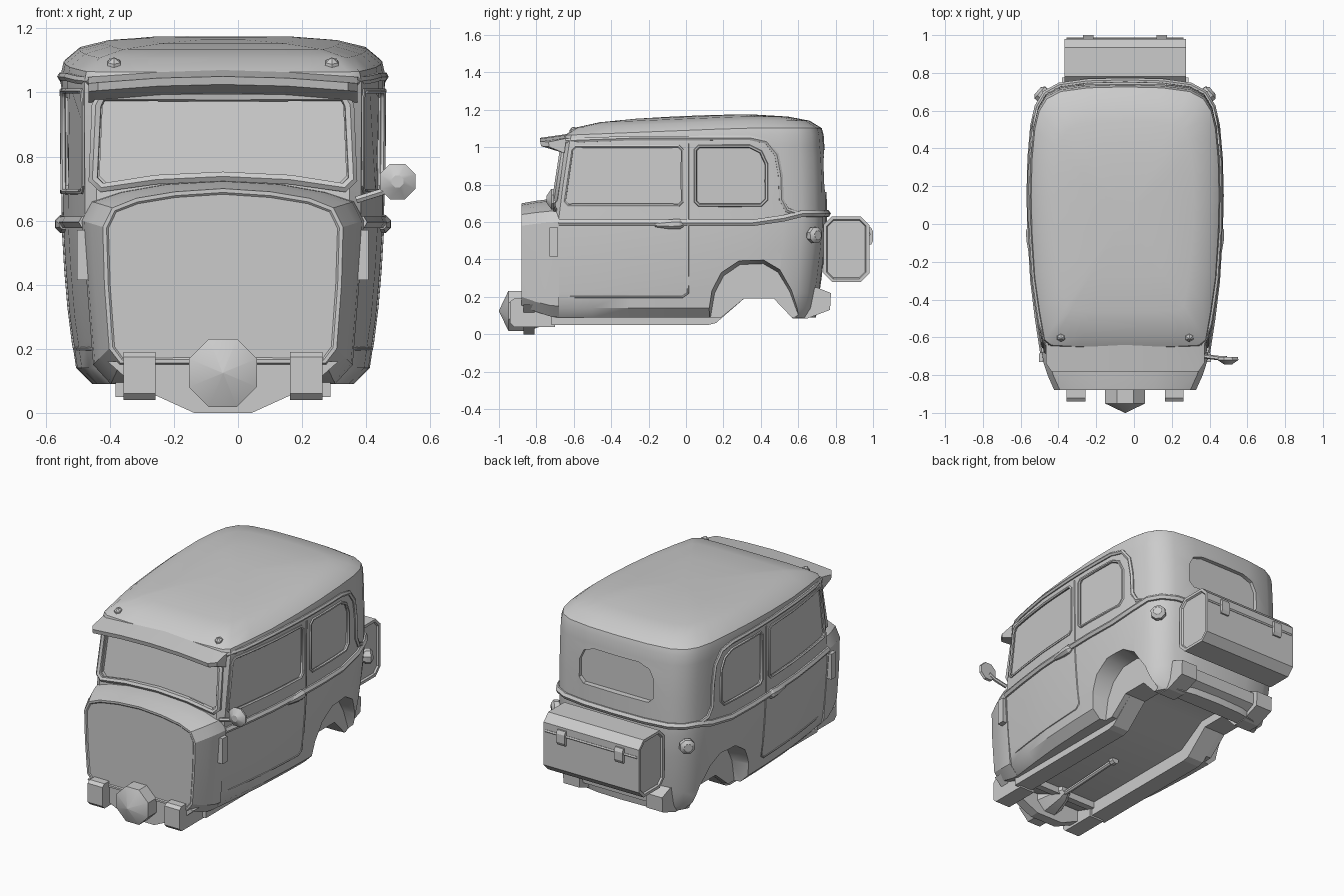
import bpy, bmesh, math
from mathutils import Vector

if "Cube" in bpy.data.objects:
    bpy.data.objects.remove(bpy.data.objects["Cube"])

CX = -0.047   # centre line of the car body


def interp(t, table):
    for (a, va), (b, vb) in zip(table, table[1:]):
        if t <= b:
            return va + (vb - va) * max(0, min(1, (t - a) / (b - a)))
    return table[-1][1]


def shade(ob, angle):
    bpy.ops.object.select_all(action='DESELECT')
    ob.select_set(True)
    bpy.context.view_layer.objects.active = ob
    if angle:
        bpy.ops.object.shade_smooth_by_angle(angle=math.radians(angle))


def finish(name, bm, smooth=35):
    bmesh.ops.recalc_face_normals(bm, faces=bm.faces)
    me = bpy.data.meshes.new(name)
    bm.to_mesh(me)
    bm.free()
    ob = bpy.data.objects.new(name, me)
    bpy.context.collection.objects.link(ob)
    shade(ob, smooth)
    return ob


def loft(name, rings, smooth=35, inset=None):
    """Skin a list of closed rings and cap both ends; inset = (width, depth) on the caps."""
    bm = bmesh.new()
    vs = [[bm.verts.new(p) for p in r] for r in rings]
    n = len(vs[0])
    for a, b in zip(vs, vs[1:]):
        for i in range(n):
            bm.faces.new((a[i], a[(i + 1) % n], b[(i + 1) % n], b[i]))
    caps = [bm.faces.new(vs[0][::-1]), bm.faces.new(vs[-1])]
    if inset:
        bmesh.ops.recalc_face_normals(bm, faces=bm.faces)
        bmesh.ops.inset_individual(bm, faces=caps, thickness=inset[0], depth=0)
        bmesh.ops.inset_individual(bm, faces=caps, thickness=0.006, depth=inset[1])
    return finish(name, bm, smooth)


def prism_x(name, yz, x0, x1, **kw):
    return loft(name, [[(x, y, z) for y, z in yz] for x in (x0, x1)], **kw)


def box(name, lo, hi):
    (x0, y0, z0), (x1, y1, z1) = lo, hi
    return prism_x(name, [(y0, z0), (y1, z0), (y1, z1), (y0, z1)], x0, x1, smooth=0)


def rod(name, profile, start, direction, sides=8):
    """Turned part: profile of (distance, radius) along a direction."""
    q = Vector((0, 0, 1)).rotation_difference(Vector(direction))
    rings = []
    for d, r in profile:
        rings.append([Vector(start) + q @ Vector((r * math.cos(a), r * math.sin(a), d))
                      for a in [(i + .5) * 2 * math.pi / sides for i in range(sides)]])
    return loft(name, rings, 30)


def tube(name, pts, r, closed=False):
    cu = bpy.data.curves.new(name, 'CURVE')
    cu.dimensions, cu.bevel_depth, cu.bevel_resolution = '3D', r, 1
    cu.use_fill_caps = True
    sp = cu.splines.new('POLY')
    sp.points.add(len(pts) - 1)
    for p, v in zip(sp.points, pts):
        p.co = (*v, 1)
    sp.use_cyclic_u = closed
    tmp = bpy.data.objects.new("tmp", cu)
    bpy.context.collection.objects.link(tmp)
    bm = bmesh.new()
    bm.from_mesh(bpy.data.meshes.new_from_object(tmp.evaluated_get(bpy.context.evaluated_depsgraph_get())))
    bpy.data.objects.remove(tmp)
    return finish(name, bm, 50)


def cut(ob, cutter):
    m = ob.modifiers.new("cut", 'BOOLEAN')
    m.object, m.operation, m.solver = cutter, 'DIFFERENCE', 'EXACT'
    bpy.context.view_layer.objects.active = ob
    bpy.ops.object.modifier_apply(modifier=m.name)
    bpy.data.objects.remove(cutter)


def dense(poly, step=0.12, closed=True):
    out = []
    for a, b in zip(poly, poly[1:] + (poly[:1] if closed else [])):
        n = max(1, round(math.dist(a, b) / step))
        out += [tuple(Vector(a).lerp(Vector(b), i / n)) for i in range(n)]
    return out if closed else out + [poly[-1]]


# Plan outline of half the body, front to back, and its change with height
PLAN = [(0, -.72), (.25, -.72), (.40, -.712), (.437, -.68), (.465, -.5), (.49, -.3), (.505, -.05), (.51, .15),
        (.505, .35), (.49, .52), (.467, .62), (.425, .69), (.35, .73), (.2, .75), (0, .755)]
WIDTH = [(.09, .80), (.14, .90), (.30, .945), (.45, .97), (.58, .985), (.62, .985), (1.0, .99)]


def plan(z):
    s, out = interp(z, WIDTH), []
    lean = interp(z, [(.65, 0), (1.03, .06)])
    back = interp(z, [(.09, -.06), (.3, -.03), (.55, 0), (.9, -.005), (1.06, -.02)])
    for x, y in PLAN:
        y2 = y + lean * max(0, min(1, (-y - .2) / .5)) + back * max(0, min(1, (y - .3) / .4))
        out.append((x * s, y2))
    return out


def side_x(y, z):
    return interp(y, [(b, a) for a, b in plan(z)][2:])


def on_side(pts, s, off=0.0):
    return [(CX + s * (side_x(y, z) + off), y, z) for y, z in pts]


def ring(half):
    """Mirror a half ring of (x, y, z) points."""
    return [(CX + x, y, z) for x, y, z in half] + [(CX - x, y, z) for x, y, z in half[-2:0:-1]]


# Body shell with crowned roof
levels = [ring([(x, y, z) for x, y in plan(z)]) for z in (.09, .14, .22, .30, .45, .58, .62, .8, .95, 1.01)]
for k, c in [(1, 0), (.985, .035), (.89, .075), (.72, .097), (.45, .108), (.15, .112)]:
    levels.append(ring([(x * k, .05 + (y - .05) * k, 1.055 + c + .04 * min(.05 + (y - .05) * k, .3))
                        for x, y in plan(1.05)]))
body = loft("body_shell", levels, 0)

# Openings: axle hump, underfloor, wheel arches
hump = [(.12, -.1), (.14, .05), (.31, .19), (.47, .19), (.57, .085), (.62, -.1)]
cut(body, prism_x("hump_cut", hump, -1, 1))
floor = [(-.68, -.1), (-.68, .13), (.1, .13), (.28, .24), (.5, .24), (.59, .15), (.6, -.1)]
cut(body, prism_x("floor_cut", floor, CX - .31, CX + .31))
arch = [(.09, -.1), (.10, .1), (.125, .24), (.18, .34), (.28, .405), (.42, .41), (.51, .36), (.58, .25), (.63, .12),
        (.64, -.1)]
for s in (1, -1):
    inner = [(.36 + (y - .36) * .88, z * .92) for y, z in arch]
    cut(body, loft("arch_cut", [[(CX + s * .56, y, z) for y, z in arch], [(CX + s * .37, y, z) for y, z in inner]]))

# Recessed glass with frames
door_win = [(-.65, .71), (-.63, .69), (-.04, .69), (-.02, .71), (-.02, .985), (-.04, 1.005), (-.59, 1.005), (-.61, .985)]
rear_win = [(.05, .71), (.07, .69), (.40, .69), (.43, .72), (.43, .91), (.40, .975), (.34, 1.005), (.07, 1.005), (.05, .985)]
for s in (1, -1):
    for nm, w in (("door_window", door_win), ("quarter_window", rear_win)):
        d = dense(w)
        cut(body, loft("window_cut", [on_side(d, s, -.015), on_side(d, s, .08)]))
        tube(nm + "_frame", on_side(d, s, -.001), .009, True)


def front_y(x, z):
    return interp(x, plan(z)[1:4])


screen = [(0, .75), (.2, .74), (.36, .715), (.385, .74), (.375, .97), (.36, 1.0), (0, 1.0)]
screen += [(-x, z) for x, z in screen[-2:0:-1]]
shape = lambda off: [(CX + x, front_y(abs(x), z) + off, z) for x, z in screen]
cut(body, loft("screen_cut", [shape(.02), shape(-.1)]))
tube("windscreen_frame", [(CX + (x - CX) * 1.05, y, z - .012) for x, y, z in shape(0)], .017, True)
back = [(.25, .79), (.25, .90), (.22, .96), (.15, .985), (-.15, .985), (-.22, .96), (-.25, .90), (-.25, .79),
        (-.22, .76), (.22, .76)]
cut(body, loft("back_cut", [[(CX + x, y, z) for x, z in back] for y in (.715, .9)]))
shade(body, 35)

# Cowl and firewall
front = [(0, .70), (.15, .69), (.27, .67), (.345, .64), (.375, .58), (.37, .4), (.355, .2), (.32, .155), (0, .155)]
rear = [(0, .725), (.18, .715), (.32, .69), (.41, .66), (.440, .60), (.425, .4), (.405, .15), (.35, .09), (0, .09)]
mix = lambda t: [((a + (c - a) * t), (b + (d - b) * t)) for (a, b), (c, d) in zip(front, rear)]
loft("cowl", [ring([(x, y, z) for x, z in mix(t)]) for t, y in ((0, -.88), (.55, -.80), (.9, -.73), (1, -.68))],
     25, inset=(.012, -.005))

# Belt moulding all round, roof gutter, door seams and hardware
belt_half = [p for p in plan(.6) if p[0] > .43 or p[1] > 0]
belt = [(CX + x, y, interp(y, [(.42, .595), (.62, .645)])) for x, y in belt_half]
belt += [(2 * CX - x, y, z) for x, y, z in belt[-2::-1]]
tube("belt_moulding", belt, .02)
gutter = [(-.64, 1.035), (-.3, 1.048), (.34, 1.05), (.43, 1.03), (.485, .96), (.505, .85), (.51, .72), (.54, .665), (.6, .645)]
seam = [(-.71, .56), (-.705, .22), (-.69, .20), (-.02, .20), (.01, .22), (.01, 1.02)]
rail = [(-.72, .05), (.12, .05), (.16, .06), (.31, .19), (.47, .19), (.57, .085), (.65, .085), (.77, .13),
        (.775, .22), (.7, .25), (.28, .25), (.1, .14), (-.72, .14)]
horn = [(-.94, .06), (-.92, .04), (-.70, .04), (-.70, .19), (-.92, .19), (-.94, .175)]
for s in (1, -1):
    side = "right" if s > 0 else "left"
    tube(side + "_gutter", on_side(dense(gutter, closed=False), s), .014)
    tube(side + "_door_seam", on_side(dense(seam, closed=False), s, -.001), .006)
    rod(side + "_door_handle", [(0, .018), (.02, .03), (.07, .028), (.15, .013)], (CX + s * .497, -.015, .59), (0, -1, -.03))
    rod(side + "_tail_lamp", [(0, .025), (.03, .045), (.055, .045), (.07, .025)], (CX + s * .41, .66, .53), (s * .75, .65, 0))
    box(side + "_hinge", (CX + s * .415, -.73, .415), (CX + s * .455, -.685, .57))
    rod(side + "_roof_marker", [(-.02, .03), (.01, .022), (.022, .004)], (CX + s * .34, -.6, 1.087), (0, -.4, 1), 6)
    # Chassis rail following the axle hump, with its front horn
    prism_x(side + "_rail", rail, CX + s * .225, CX + s * .335, smooth=0)
    prism_x(side + "_rail_horn", horn, CX + s * .21, CX + s * .31, smooth=0)

# Sun visor
visor = []
for x in (-.42, -.39, -.2, 0, .2, .39, .42):
    e, drop = (1 if abs(x) < .4 else .5), .02 * (abs(x) / .4) ** 2
    visor.append([(CX + x, -.64, 1.07 - drop), (CX + x, -.69 - .09 * e, 1.05 - drop),
                  (CX + x, -.69 - .085 * e, 1.025 - drop), (CX + x, -.65, .99 - drop)])
loft("sun_visor", visor)

# Front pulley, bell plate, gearbox, drive shaft
rod("front_hub", [(0, .115), (.10, .115), (.15, .002)], (CX, -.85, .125), (0, -1, 0))
bell = [(.36, .16), (.27, .08), (.2, .05), (.09, 0), (-.09, 0), (-.2, .05), (-.27, .08), (-.36, .16)]
loft("bell_plate", [[(CX + x, y, z) for x, z in bell] for y in (-.87, -.81)], 0)
rod("gearbox", [(0, .10), (.12, .06), (.16, .03)], (CX, -.82, .12), (0, 1, 0))
rod("drive_shaft", [(0, .015), (.42, .015), (.43, .024), (.46, .024)], (CX, -.68, .10), (0, 1, .05))

# Tail pan between the rail ends
tail = [(.58, .11), (.66, .11), (.74, .15), (.745, .22), (.70, .25), (.58, .25)]
prism_x("tail_pan", tail, CX - .32, CX + .32, smooth=0)

# Luggage trunk with lid band and clasps
c = .045
trunk = [(.735 + c, .28), (.98 - c, .28), (.98, .28 + c), (.98, .63 - c), (.98 - c, .63), (.735 + c, .63),
         (.735, .63 - c), (.735, .28 + c)]
prism_x("trunk", trunk, CX - .322, CX + .322, smooth=30, inset=(.018, -.01))
tube("trunk_lid_band", [(CX - .31, .978, .535), (CX + .31, .978, .535)], .009)
for x in (-.195, .195):
    clasp = [(.97, .48), (.99, .48), (1.0, .50), (1.0, .55), (.99, .57), (.97, .57)]
    prism_x("trunk_clasp", clasp, CX + x - .028, CX + x + .028, smooth=0)

# Wing mirror on the right only
tube("mirror_arm", [(.37, -.70, .665), (.45, -.71, .69), (.49, -.71, .71)], .012)
rod("wing_mirror", [(0, .056), (.015, .06), (.04, .02)], (.498, -.705, .722), (0, -1, 0))
